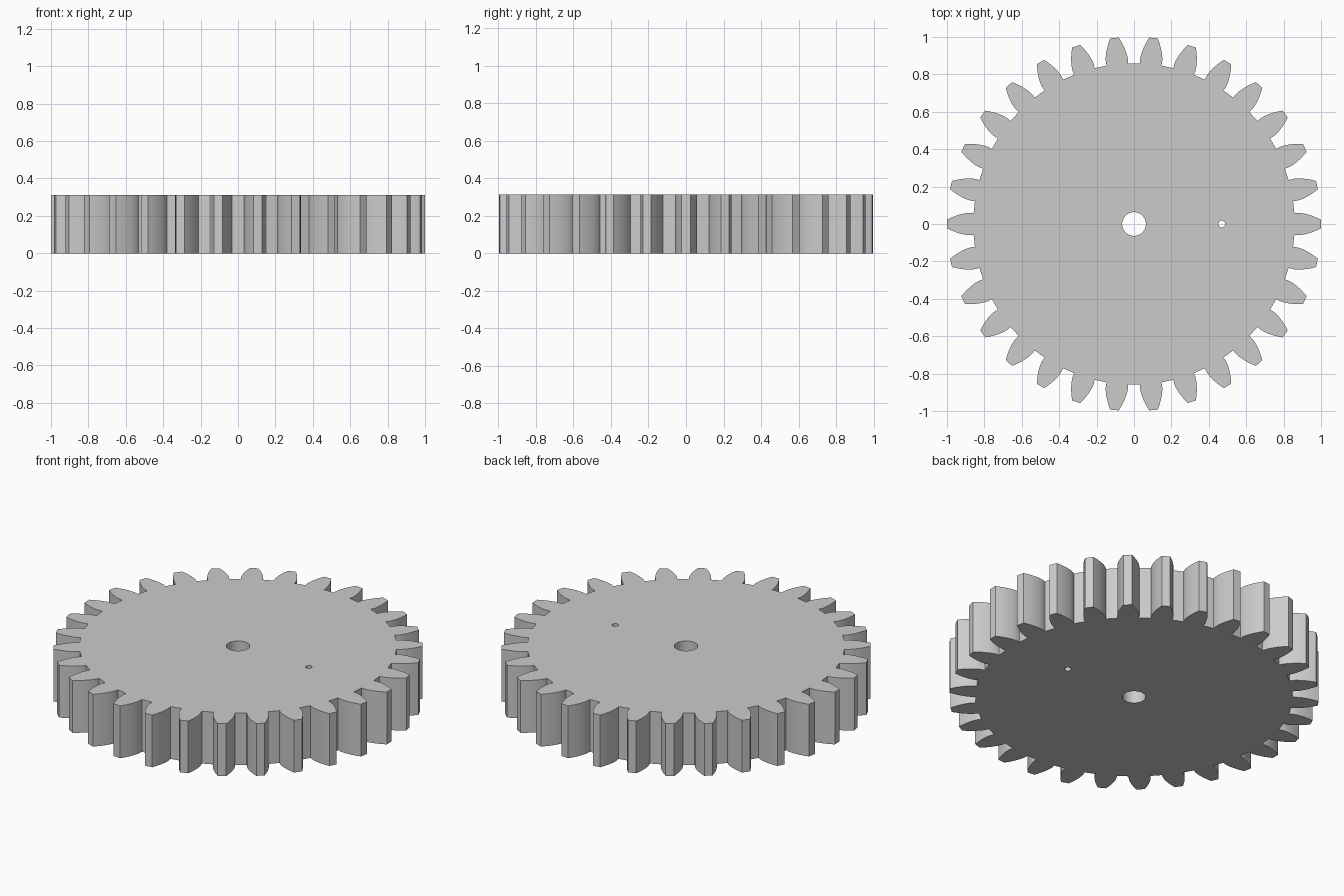
import bpy, bmesh
from math import pi, sin, cos, tan, acos, radians

if "Cube" in bpy.data.objects:
    bpy.data.objects.remove(bpy.data.objects["Cube"])

TEETH, HEIGHT = 30, 0.3125
MODULE = 2 / (TEETH + 2)
R_PITCH = MODULE * TEETH / 2
R_ROOT = R_PITCH - 1.25 * MODULE
R_BASE = R_PITCH * cos(radians(20))
R_TIP = 1.0


def inv(a):
    return tan(a) - a


def half_angle(r):
    # half the angular width of an involute tooth at radius r
    return pi / (2 * TEETH) + inv(radians(20)) - inv(acos(min(1, R_BASE / r)))


def prism(name, points, z0, z1):
    bm = bmesh.new()
    face = bm.faces.new([bm.verts.new((x, y, z0)) for x, y in points])
    ext = bmesh.ops.extrude_face_region(bm, geom=[face], use_keep_orig=True)
    for v in ext["geom"]:
        if isinstance(v, bmesh.types.BMVert):
            v.co.z = z1
    bmesh.ops.recalc_face_normals(bm, faces=bm.faces)
    mesh = bpy.data.meshes.new(name)
    bm.to_mesh(mesh)
    bm.free()
    ob = bpy.data.objects.new(name, mesh)
    bpy.context.collection.objects.link(ob)
    return ob


# One flank: radial foot, then involute up to the tip
STEPS = 8
flank = [(R_ROOT, half_angle(R_BASE))]
for i in range(STEPS + 1):
    r = R_BASE + (R_TIP - R_BASE) * (i / STEPS) ** 1.5
    flank.append((r, half_angle(r)))
tooth = [(r, -a) for r, a in flank] + [(R_TIP, 0)] + [(r, a) for r, a in reversed(flank)]

# Gear body
outline = []
for k in range(TEETH):
    c = 2 * pi * k / TEETH
    outline += [(r * cos(c + a), r * sin(c + a)) for r, a in tooth]
gear = prism("spur_gear", outline, 0, HEIGHT)

# Shaft bore and small marker hole, both right through
cutters = []
for name, x, r, n in (("bore_cutter", 0, 0.0635, 48), ("pin_hole_cutter", R_PITCH / 2, 0.018, 24)):
    ring = [(x + r * cos(2 * pi * i / n), r * sin(2 * pi * i / n)) for i in range(n)]
    cutter = prism(name, ring, -0.1, HEIGHT + 0.1)
    cutter.hide_render = True
    cutters.append(cutter)
    mod = gear.modifiers.new(name, "BOOLEAN")
    mod.operation, mod.solver, mod.object = "DIFFERENCE", "EXACT", cutter

bpy.context.view_layer.objects.active = gear
gear.select_set(True)
for mod in list(gear.modifiers):
    bpy.ops.object.modifier_apply(modifier=mod.name)
for cutter in cutters:
    bpy.data.objects.remove(cutter)
bpy.ops.object.shade_smooth_by_angle(angle=radians(25))
